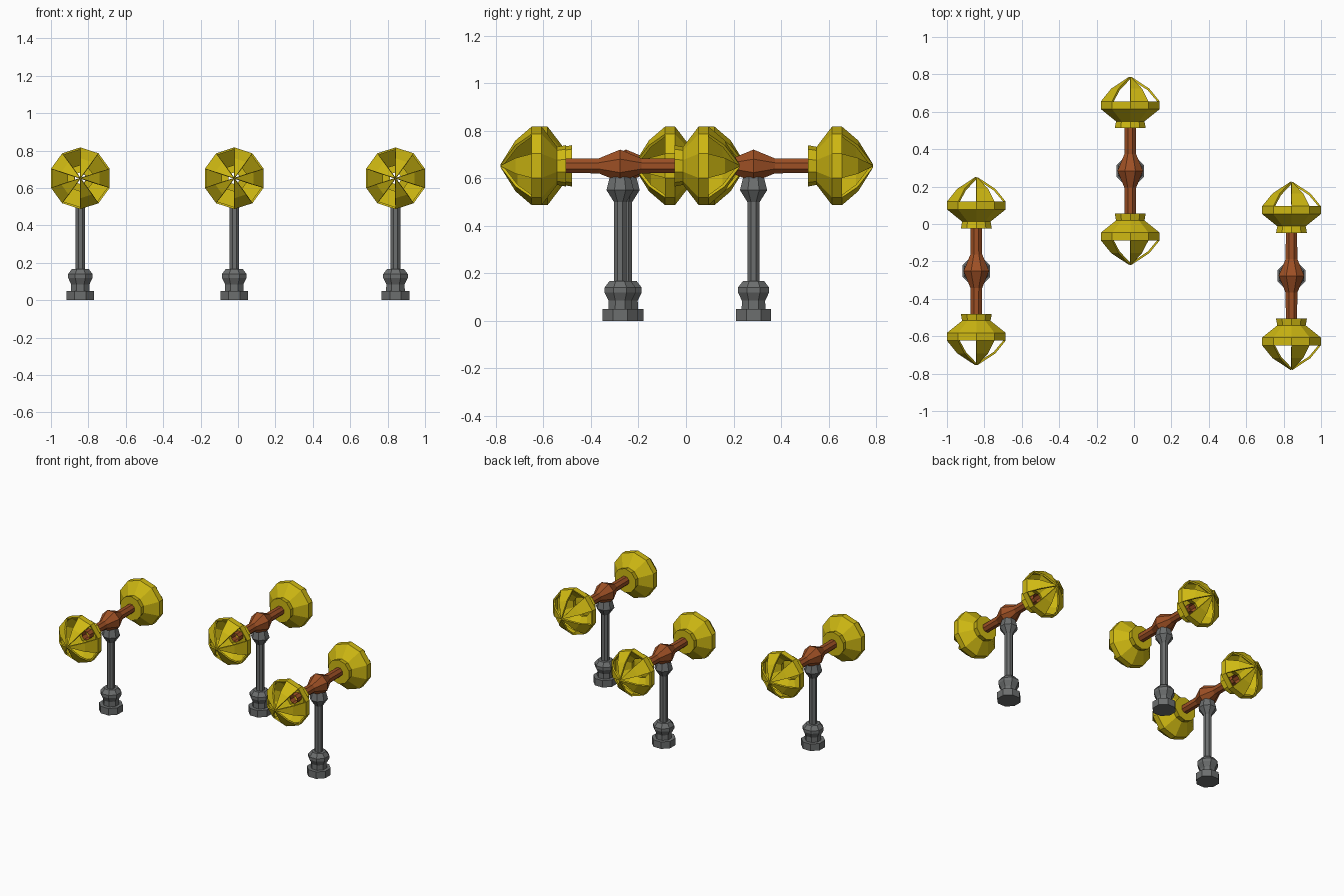
import bpy, bmesh, math
from mathutils import Matrix, Vector

if "Cube" in bpy.data.objects:
    bpy.data.objects.remove(bpy.data.objects["Cube"])


def material(name, rgb):
    m = bpy.data.materials.new(name)
    m.diffuse_color = (*rgb, 1)
    m.use_nodes = True
    m.node_tree.nodes["Principled BSDF"].inputs["Base Color"].default_value = m.diffuse_color
    return m


YELLOW = material("yellow", (0.62, 0.48, 0.006))
BROWN = material("rust_brown", (0.34, 0.08, 0.018))
GREY = material("grey", (0.15, 0.157, 0.157))

UP = Matrix.Identity(3)
FORWARD = Matrix(((1, 0, 0), (0, 0, -1), (0, 1, 0)))   # axis towards -y
BACKWARD = Matrix(((1, 0, 0), (0, 0, 1), (0, 1, 0)))   # axis towards +y


def lathe(name, profile, sides, phase, axis, origin, mat, keep=lambda row, k: True):
    """Revolve (distance, radius) points; keep() chooses which facets exist."""
    bm = bmesh.new()
    rings = []
    for t, r in profile:
        ring = []
        for k in range(sides):
            a = phase + 2 * math.pi * k / sides
            ring.append(bm.verts.new(axis @ Vector((r * math.cos(a), r * math.sin(a), t))))
        rings.append(ring)
    flip = axis.determinant() < 0
    for row in range(len(rings) - 1):
        for k in range(sides):
            if keep(row, k):
                n = (k + 1) % sides
                quad = [rings[row][k], rings[row][n], rings[row + 1][n], rings[row + 1][k]]
                bm.faces.new(quad[::-1] if flip else quad)
    bmesh.ops.remove_doubles(bm, verts=bm.verts[:], dist=1e-5)
    bmesh.ops.delete(bm, geom=[v for v in bm.verts if not v.link_faces], context='VERTS')
    me = bpy.data.meshes.new(name)
    bm.to_mesh(me)
    bm.free()
    me.materials.append(mat)
    ob = bpy.data.objects.new(name, me)
    ob.location = origin
    bpy.context.collection.objects.link(ob)
    return ob


POST = [(0, 0), (0, .08), (.05, .08), (.05, .054), (.085, .053), (.12, .071), (.14, .071),
        (.168, .048), (.168, .028), (.5, .028), (.55, .062), (.605, .047), (.605, 0)]
BAR = [(-.29, .032), (-.09, .034), (0, .074), (.09, .034), (.29, .032)]
HEAD = [(.228, .031), (.228, .087), (.265, .08), (.33, .165), (.372, .165),
        (.44, .107), (.503, .006)]
CAGE_ROW = 4        # from this profile row on, every second facet is open
BAR_HEIGHT = .652
EIGHTH = math.pi / 8

for x, y in ((-.843, -.252), (-.02, .284), (.842, -.277)):
    # turned post standing on the ground
    lathe("post", POST, 8, EIGHTH, UP, (x, y, 0), GREY)
    # hollow cross bar with its swollen middle joint
    centre = (x, y, BAR_HEIGHT)
    lathe("cross_bar", BAR, 8, EIGHTH, BACKWARD, centre, BROWN)
    # a caged lamp head on each end
    for name, axis in (("front_head", FORWARD), ("back_head", BACKWARD)):
        head = lathe(name, HEAD, 10, math.pi / 2, axis, centre, YELLOW,
                     keep=lambda row, k: row < CAGE_ROW or k % 2 == 1)
        shell = head.modifiers.new("shell", 'SOLIDIFY')
        shell.thickness = .012
        shell.offset = -1
